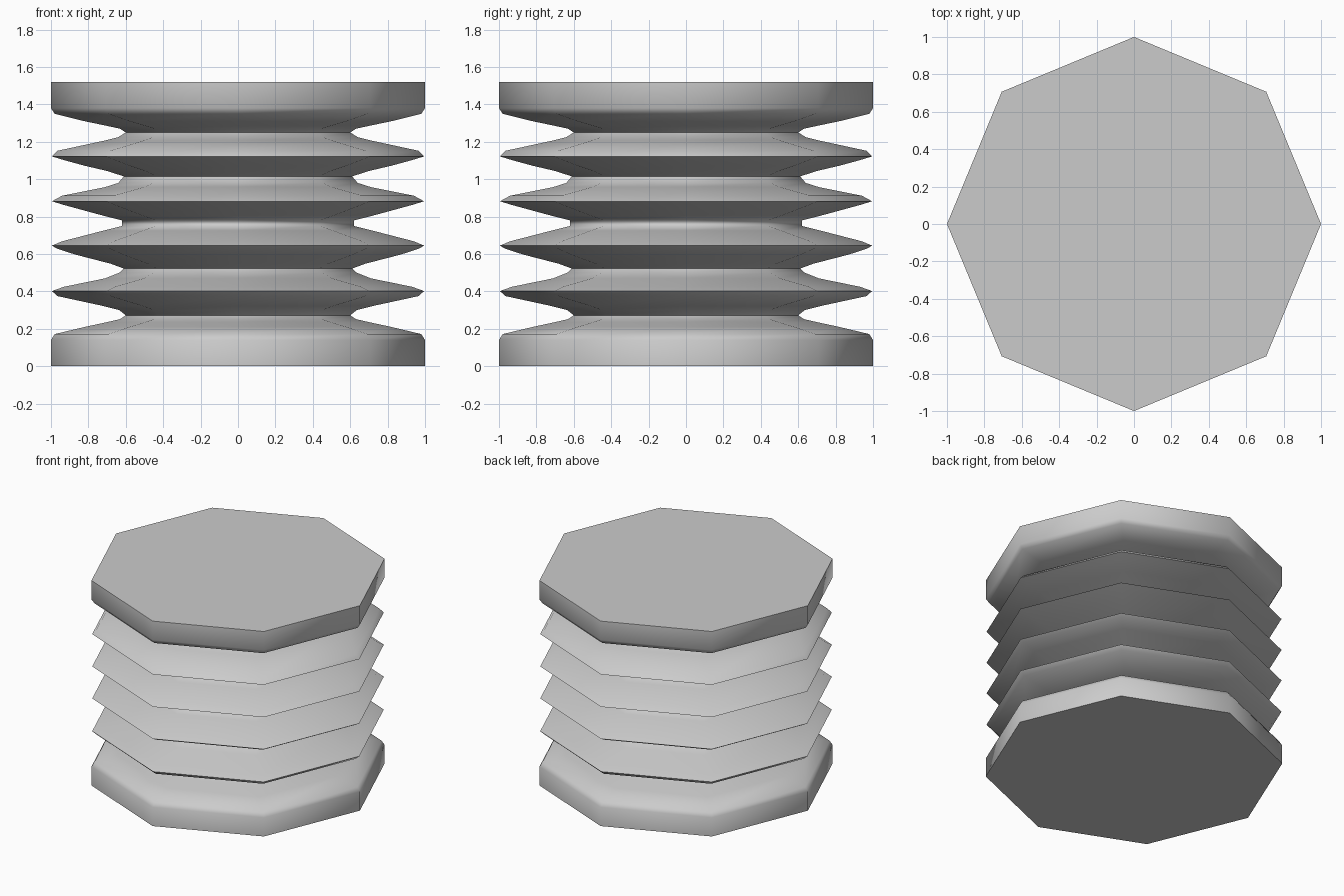
import bpy, bmesh, math

SIDES = 8

# Bellows profile (radius, height) from the bottom rim to the top rim
profile = [
    (1.0, 0.0), (1.0, 0.14), (0.98, 0.172), (0.82, 0.21), (0.70, 0.236), (0.63, 0.252),
    (0.60, 0.272), (0.635, 0.30), (0.72, 0.322), (0.965, 0.375),
    (0.995, 0.402), (0.93, 0.425), (0.71, 0.47), (0.635, 0.50),
    (0.61, 0.522), (0.68, 0.548), (0.87, 0.597), (0.97, 0.63),
    (0.995, 0.645), (0.94, 0.668), (0.72, 0.725), (0.62, 0.75),
    (0.62, 0.78), (0.72, 0.805), (0.93, 0.862),
    (0.995, 0.882), (0.94, 0.912), (0.71, 0.958), (0.64, 0.98),
    (0.61, 1.015), (0.70, 1.044), (0.82, 1.072), (0.93, 1.102),
    (0.995, 1.122), (0.965, 1.152), (0.72, 1.205), (0.64, 1.225),
    (0.60, 1.25), (0.63, 1.27), (0.70, 1.285), (0.82, 1.31), (0.98, 1.35), (1.0, 1.38), (1.0, 1.52),
]

# Sweep the profile around an eight-sided ring and cap both ends
bm = bmesh.new()
rings = []
for r, z in profile:
    rings.append([bm.verts.new((r * math.cos(2 * math.pi * i / SIDES),
                                r * math.sin(2 * math.pi * i / SIDES), z))
                  for i in range(SIDES)])
for low, high in zip(rings, rings[1:]):
    for i in range(SIDES):
        j = (i + 1) % SIDES
        bm.faces.new((low[i], low[j], high[j], high[i]))
bm.faces.new(rings[0][::-1])
bm.faces.new(rings[-1])

mesh = bpy.data.meshes.new("bellows")
bm.to_mesh(mesh)
bm.free()
bellows = bpy.data.objects.new("bellows", mesh)
bpy.context.collection.objects.link(bellows)

# Smooth walls and folds, crisp end plates
bpy.context.view_layer.objects.active = bellows
bellows.select_set(True)
bpy.ops.object.shade_smooth_by_angle(angle=math.radians(75))
